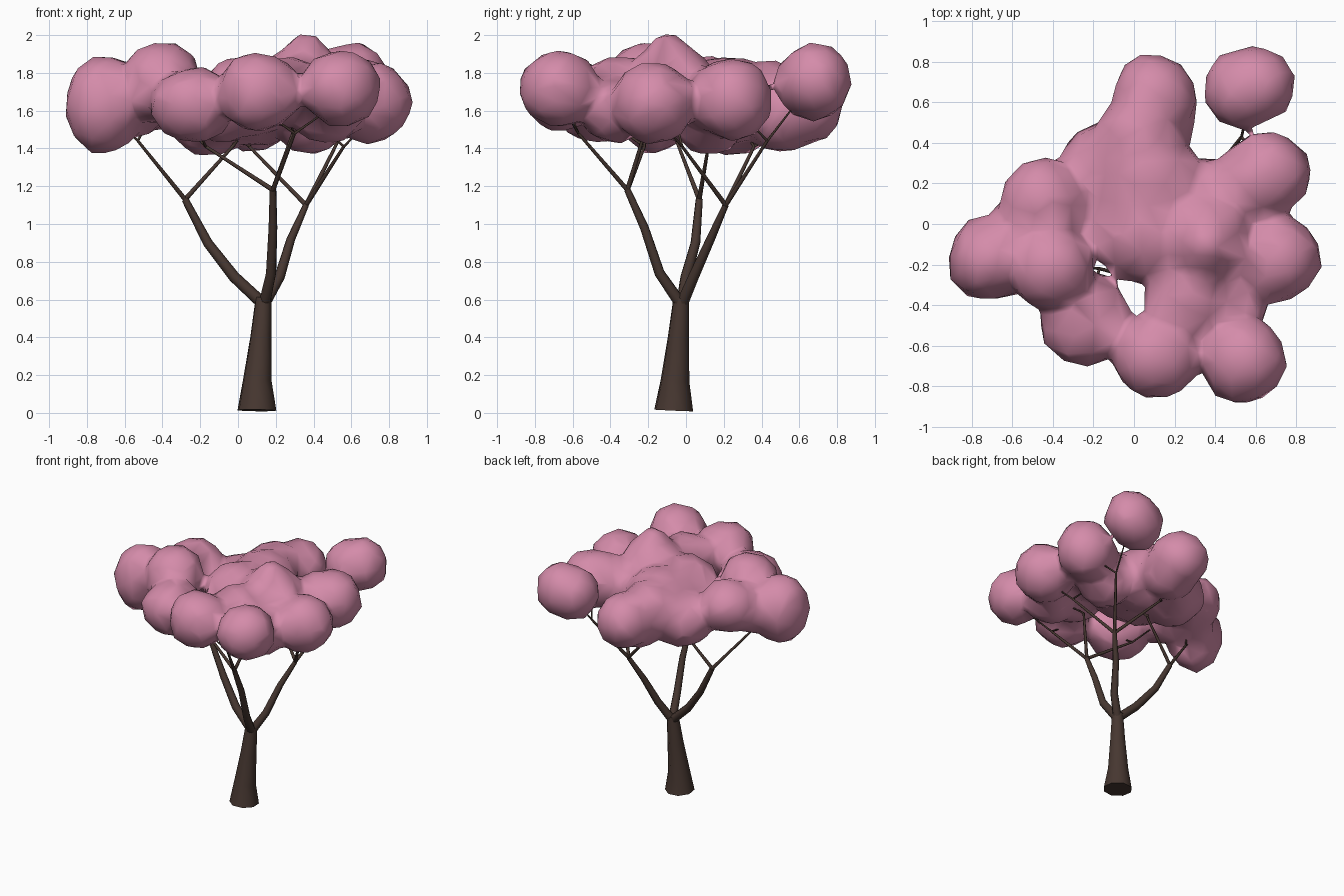
import bpy
import bmesh
import random
from mathutils import Matrix

cube = bpy.data.objects.get("Cube")
if cube:
    bpy.data.objects.remove(cube)
random.seed(4)


def material(name, rgb):
    mat = bpy.data.materials.new(name)
    mat.use_nodes = True
    mat.diffuse_color = (*rgb, 1)
    mat.node_tree.nodes["Principled BSDF"].inputs["Base Color"].default_value = (*rgb, 1)
    return mat


bark = material("dark_bark", (0.062, 0.038, 0.03))
blossom = material("pink_blossom", (0.66, 0.26, 0.4))


def add_mesh(name, mesh, mat):
    mesh.materials.clear()
    mesh.materials.append(mat)
    mesh.polygons.foreach_set("use_smooth", [True] * len(mesh.polygons))
    obj = bpy.data.objects.new(name, mesh)
    bpy.context.collection.objects.link(obj)
    return obj


def evaluated_mesh(obj):
    deps = bpy.context.evaluated_depsgraph_get()
    return bpy.data.meshes.new_from_object(obj.evaluated_get(deps))


def tapered_tubes(name, paths):
    """Each path is a list of (x, y, z, radius)."""
    curve = bpy.data.curves.new(name, "CURVE")
    curve.dimensions = "3D"
    curve.bevel_depth = 1
    curve.bevel_resolution = 2
    curve.use_fill_caps = True
    for path in paths:
        spline = curve.splines.new("POLY")
        spline.points.add(len(path) - 1)
        for point, (x, y, z, r) in zip(spline.points, path):
            point.co = (x, y, z, 1)
            point.radius = r
    temp = bpy.data.objects.new(name + "_path", curve)
    bpy.context.collection.objects.link(temp)
    mesh = evaluated_mesh(temp)
    bpy.data.objects.remove(temp)
    return add_mesh(name, mesh, bark)


# Trunk with flared foot
tapered_tubes("trunk", [[(0.1, -0.065, 0.013, 0.107), (0.102, -0.058, 0.17, 0.079),
                         (0.121, -0.04, 0.4, 0.058), (0.135, -0.025, 0.61, 0.043)]])

# Three main limbs
fork_a, fork_b, fork_c = (-0.28, 0.07, 1.13), (0.185, -0.31, 1.18), (0.36, 0.21, 1.1)
tapered_tubes("limbs", [
    [(0.13, -0.02, 0.58, 0.032), (-0.02, 0.0, 0.72, 0.03), (-0.16, 0.05, 0.9, 0.026), (*fork_a, 0.019)],
    [(0.14, -0.03, 0.58, 0.032), (0.175, -0.14, 0.74, 0.028), (0.185, -0.22, 0.98, 0.024), (*fork_b, 0.018)],
    [(0.14, -0.02, 0.58, 0.032), (0.22, 0.04, 0.72, 0.028), (0.28, 0.13, 0.92, 0.023), (*fork_c, 0.016)],
])

# Branches from each fork, each ending in two twigs
branches = [
    (fork_a, (-0.53, -0.05, 1.44), [(-0.7, -0.13, 1.6), (-0.45, 0.08, 1.6)]),
    (fork_a, (-0.02, 0.12, 1.42), [(0.08, 0.05, 1.55), (-0.08, 0.25, 1.55)]),
    (fork_b, (-0.17, -0.22, 1.41), [(-0.25, -0.46, 1.58), (-0.36, -0.2, 1.6)]),
    (fork_b, (0.3, -0.57, 1.48), [(0.5, -0.65, 1.62), (0.13, -0.62, 1.6)]),
    (fork_b, (0.29, -0.22, 1.48), [(0.45, -0.35, 1.6), (0.28, -0.36, 1.6)]),
    (fork_c, (0.53, 0.43, 1.44), [(0.57, 0.6, 1.66), (0.64, 0.28, 1.6)]),
    (fork_c, (0.06, 0.36, 1.41), [(0.08, 0.58, 1.54), (-0.12, 0.28, 1.54)]),
    (fork_c, (0.56, -0.02, 1.41), [(0.7, -0.14, 1.55), (0.36, -0.07, 1.6)]),
]
tapered_tubes("branches", [[(*root, 0.013), (*mid, 0.008)] for root, mid, _ in branches])
tapered_tubes("twigs", [[(*mid, 0.007), (*tip, 0.004)] for _, mid, tips in branches for tip in tips])

# Canopy clumps: centre, horizontal radius, vertical radius
clumps = [
    (0.54, 0.67, 1.74, 0.2, 0.2), (0.61, 0.69, 1.76, 0.19, 0.2),
    (0.1, 0.63, 1.63, 0.21, 0.21), (0.09, 0.5, 1.58, 0.21, 0.2),
    (0.66, 0.25, 1.66, 0.21, 0.22), (0.58, 0.2, 1.66, 0.2, 0.2),
    (0.7, -0.17, 1.64, 0.22, 0.22), (0.54, -0.67, 1.72, 0.215, 0.2),
    (0.11, -0.65, 1.7, 0.22, 0.21), (-0.24, -0.47, 1.63, 0.23, 0.2),
    (-0.71, -0.17, 1.63, 0.21, 0.26), (-0.45, 0.1, 1.69, 0.22, 0.2),
    (-0.41, -0.22, 1.75, 0.21, 0.22), (-0.55, -0.05, 1.64, 0.19, 0.19),
    (0.34, -0.08, 1.74, 0.23, 0.22), (0.36, -0.1, 1.86, 0.13, 0.15),
    (0.08, 0.2, 1.65, 0.27, 0.24), (0.26, -0.37, 1.7, 0.21, 0.19),
    (-0.14, 0.25, 1.57, 0.24, 0.21), (0.47, -0.38, 1.6, 0.19, 0.18),
    (0.05, -0.03, 1.67, 0.26, 0.22), (-0.06, 0.0, 1.62, 0.2, 0.19),
    (0.02, 0.42, 1.66, 0.22, 0.21), (0.38, 0.12, 1.59, 0.21, 0.23),
]

# Slightly lumpy clumps fused into one soft, coarse surface
bm = bmesh.new()
for i, (x, y, z, r, h) in enumerate(clumps):
    turn = Matrix.Rotation(i * 1.3, 4, (1, 0.6, 0.4))
    place = Matrix.Translation((x, y, z)) @ Matrix.Diagonal((r, r, h, 1)) @ turn
    verts = bmesh.ops.create_icosphere(bm, subdivisions=2, radius=1.03)["verts"]
    for v in verts:
        v.co = place @ (v.co * random.uniform(0.95, 1.05))
canopy_mesh = bpy.data.meshes.new("canopy")
bm.to_mesh(canopy_mesh)
bm.free()
canopy = add_mesh("canopy", canopy_mesh, blossom)
remesh = canopy.modifiers.new("fuse", "REMESH")
remesh.mode = "VOXEL"
remesh.voxel_size = 0.025
remesh.use_smooth_shade = True
soften = canopy.modifiers.new("soften", "SMOOTH")
soften.factor = 0.5
soften.iterations = 9
coarsen = canopy.modifiers.new("coarsen", "DECIMATE")
coarsen.ratio = 0.05
